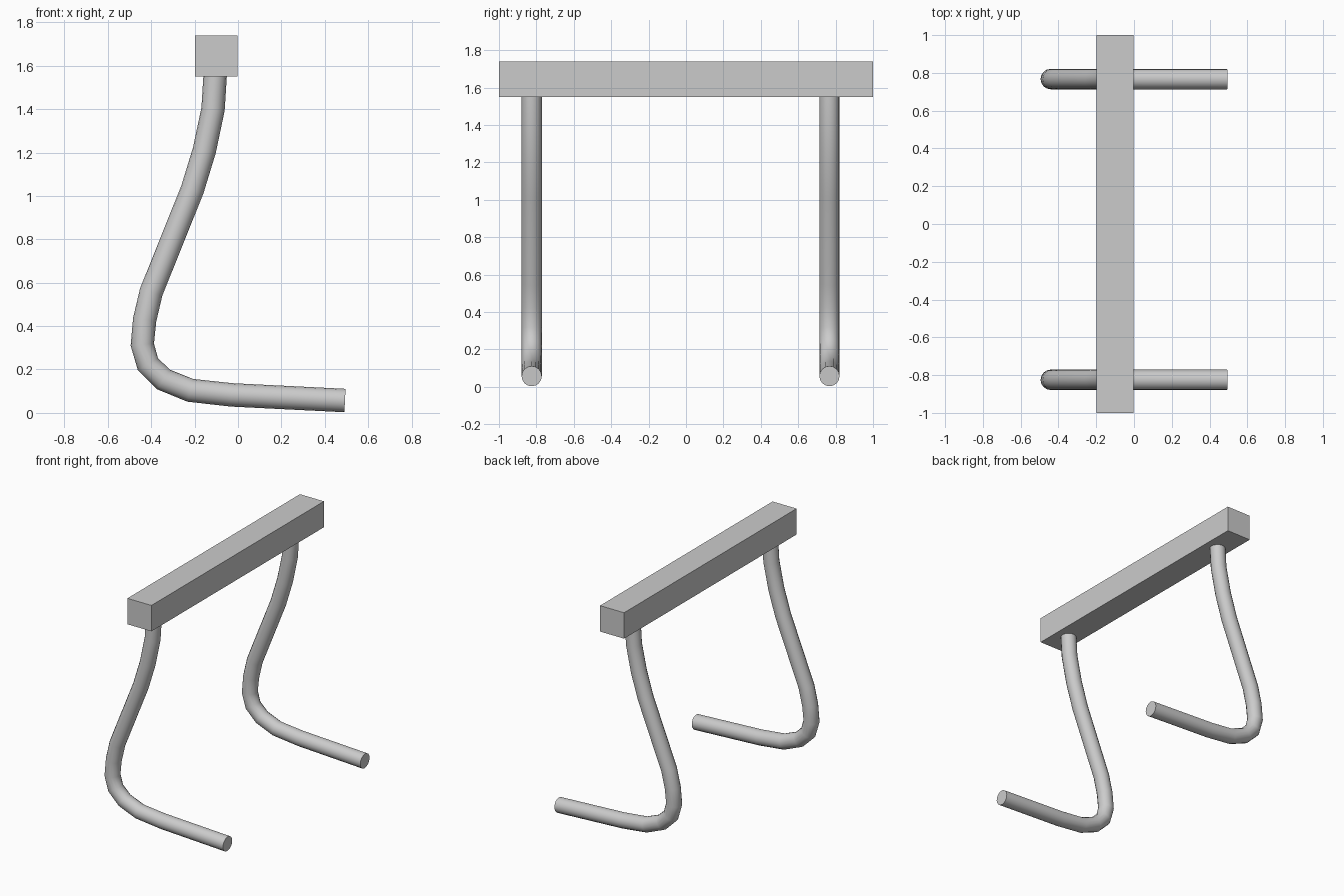
import bpy
import math

cube = bpy.data.objects.get("Cube")
if cube:
    bpy.data.objects.remove(cube, do_unlink=True)

# One grey for the whole model
grey = bpy.data.materials.new("grey")
grey.use_nodes = True
grey.diffuse_color = (0.6, 0.6, 0.6, 1)
grey.node_tree.nodes["Principled BSDF"].inputs["Base Color"].default_value = (0.6, 0.6, 0.6, 1)

# Top beam
bpy.ops.mesh.primitive_cube_add(size=1, location=(-0.1, 0, 1.645))
beam = bpy.context.object
beam.name = "top_beam"
beam.scale = (0.195, 2.0, 0.19)
bpy.ops.object.transform_apply(location=False, rotation=False, scale=True)
beam.data.materials.append(grey)

# Centre line of a bent leg, from the beam down to the foot tip (x, z)
LEG_PATH = [(-0.105, 1.56), (-0.115, 1.40), (-0.155, 1.21), (-0.21, 1.03),
            (-0.4, 0.557), (-0.43, 0.43), (-0.441, 0.315), (-0.415, 0.224),
            (-0.343, 0.154), (-0.22, 0.104), (-0.03, 0.083), (0.493, 0.057)]


def tube_leg(name, y):
    curve = bpy.data.curves.new(name, "CURVE")
    curve.dimensions = "3D"
    curve.bevel_depth = 0.054
    curve.bevel_resolution = 6
    curve.use_fill_caps = True
    spline = curve.splines.new("POLY")
    spline.points.add(len(LEG_PATH) - 1)
    for point, (x, z) in zip(spline.points, LEG_PATH):
        point.co = (x, 0, z, 1)
    leg = bpy.data.objects.new(name, curve)
    leg.location.y = y
    bpy.context.collection.objects.link(leg)
    bpy.ops.object.select_all(action="DESELECT")
    leg.select_set(True)
    bpy.context.view_layer.objects.active = leg
    bpy.ops.object.convert(target="MESH")
    leg = bpy.context.object
    leg.name = name
    leg.data.materials.clear()
    leg.data.materials.append(grey)
    bpy.ops.object.shade_smooth_by_angle(angle=math.radians(40))


# Front and back legs
tube_leg("front_leg", -0.825)
tube_leg("back_leg", 0.767)
